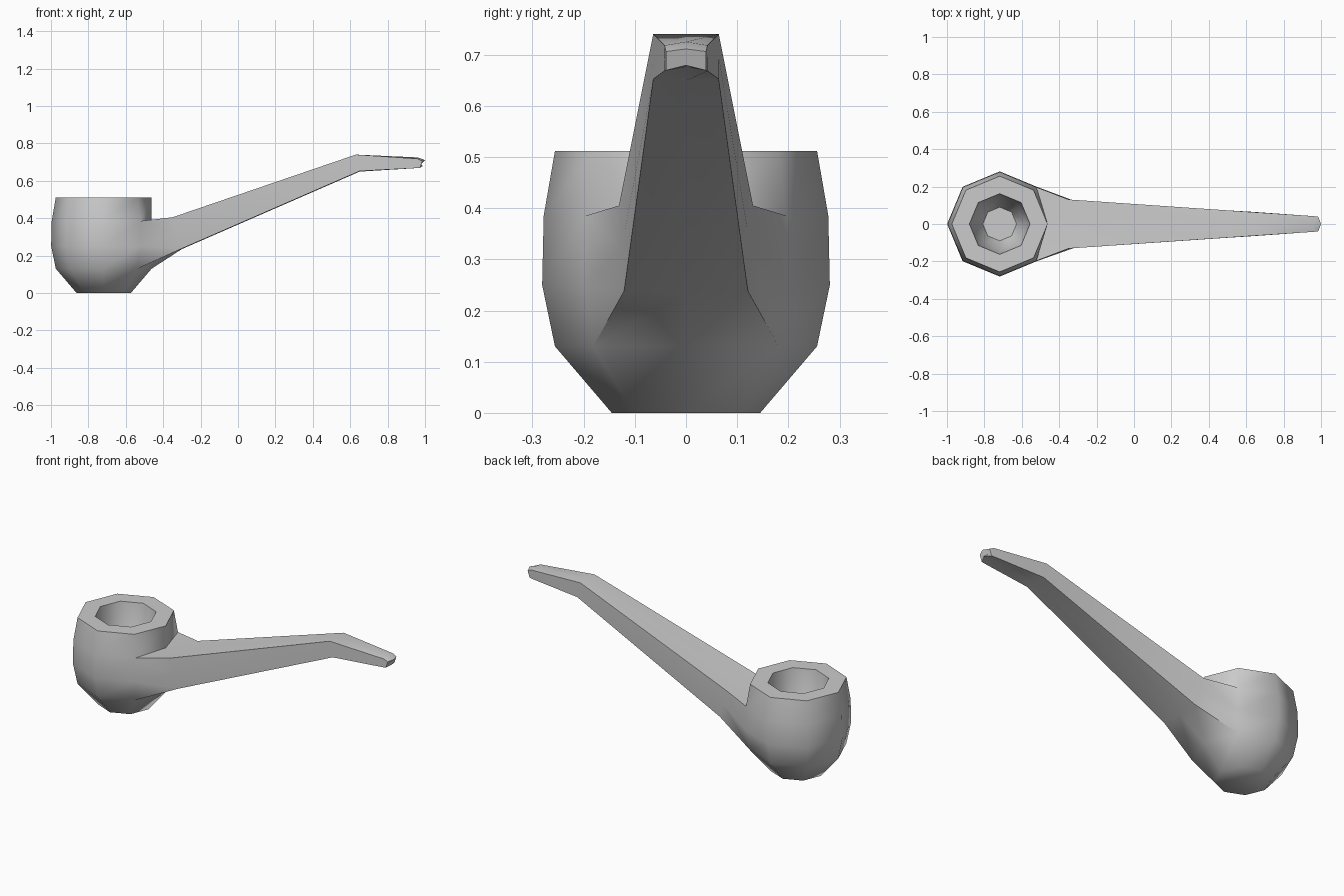
import bpy, bmesh, math

if "Cube" in bpy.data.objects:
    bpy.data.objects.remove(bpy.data.objects["Cube"])

bm = bmesh.new()
CX, N = -0.718, 8

# Bowl: octagonal profile (radius, z) from base, over the rim, down to the chamber floor
profile = [(.145, 0), (.256, .13), (.281, .25), (.278, .385), (.256, .512),
           (.162, .512), (.14, .35), (.09, .24)]
rings = []
for r, z in profile:
    rings.append([bm.verts.new((CX + r * math.cos(i * math.tau / N),
                                r * math.sin(i * math.tau / N), z)) for i in range(N)])
rings[3][0].co.x = -0.462
for k in range(len(rings) - 1):
    for i in range(N):
        j = (i + 1) % N
        if k in (1, 2) and i in (0, N - 1):
            continue  # opening where the stem grows out of the bowl
        bm.faces.new((rings[k][i], rings[k][j], rings[k + 1][j], rings[k + 1][i]))
bm.faces.new(rings[0])
bm.faces.new(rings[-1])


# Stem cross-section: top and bottom rows of three points, one midpoint per side
def section(xt, zt, wt, rise, xb, zb, wb, drop, bulge=0):
    xm, zm, wm = (xt + xb) / 2, (zt + zb) / 2, (wt + wb) / 2
    pts = [(xt, wt, zt), (xt + bulge, 0, zt + rise), (xt, -wt, zt), (xm, -wm, zm),
           (xb, -wb, zb), (xb + bulge, 0, zb + drop), (xb, wb, zb), (xm, wm, zm)]
    return [bm.verts.new(p) for p in pts]


# Stem and mouthpiece, bridged from the bowl opening
loops = [[rings[3][1], rings[3][0], rings[3][-1], rings[2][-1],
          rings[1][-1], rings[1][0], rings[1][1], rings[2][1]],
         section(-.35, .405, .131, 0, -.30, .238, .121, -.003),
         section(.63, .74, .064, 0, .65, .652, .064, -.003),
         section(.96, .718, .042, .007, .955, .668, .042, .008),
         section(.985, .706, .039, .005, .973, .669, .039, .01, .015)]
for a, b in zip(loops, loops[1:]):
    for i in range(8):
        j = (i + 1) % 8
        bm.faces.new((a[i], a[j], b[j], b[i]))
bm.faces.new(loops[-1])
bmesh.ops.recalc_face_normals(bm, faces=bm.faces)

mesh = bpy.data.meshes.new("smoking_pipe")
bm.to_mesh(mesh)
bm.free()
pipe = bpy.data.objects.new("smoking_pipe", mesh)
bpy.context.collection.objects.link(pipe)
bpy.context.view_layer.objects.active = pipe
pipe.select_set(True)
bpy.ops.object.shade_smooth_by_angle(angle=math.radians(52))
